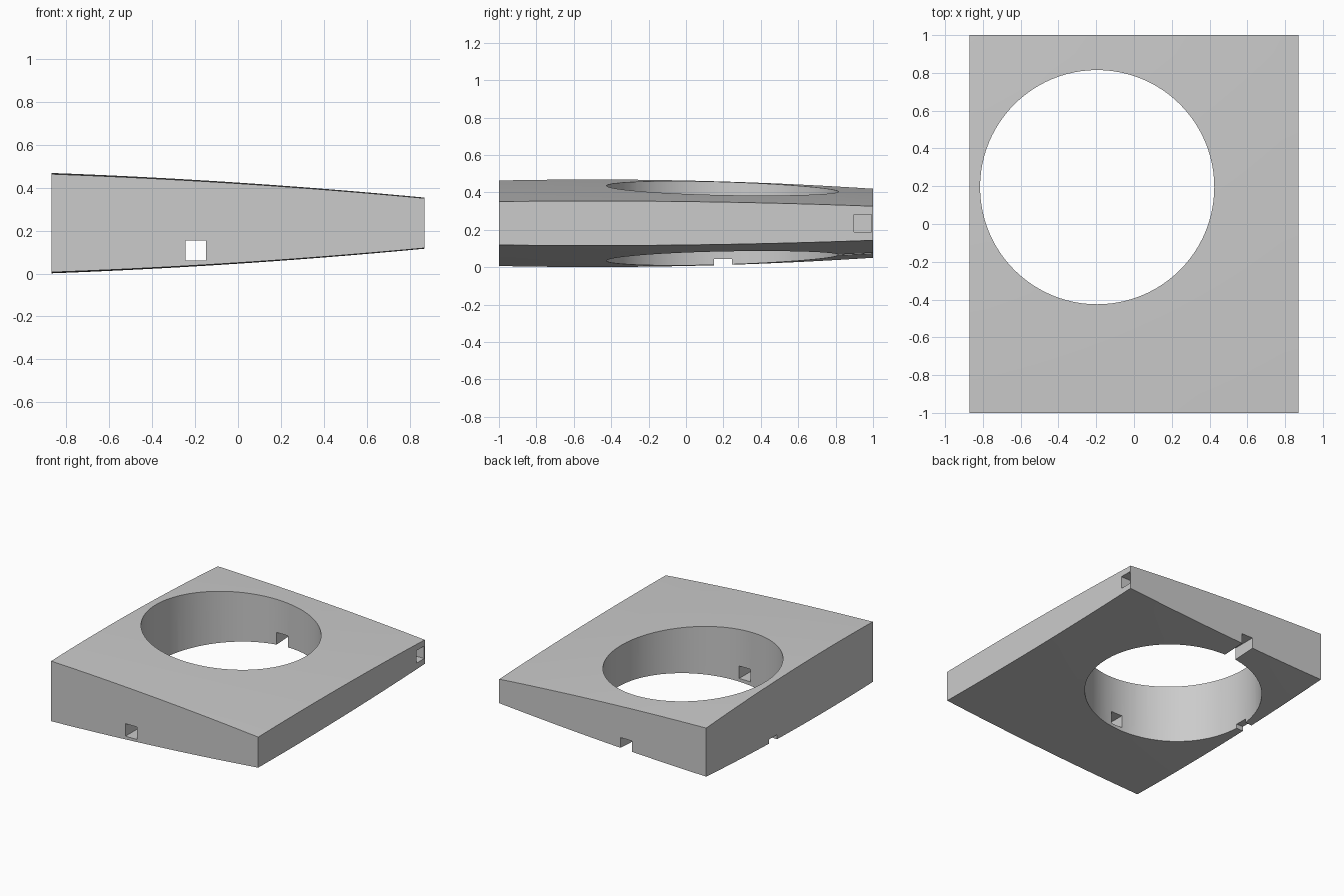
import bpy, bmesh, math
from mathutils import Matrix

if "Cube" in bpy.data.objects:
    bpy.data.objects.remove(bpy.data.objects["Cube"])

HALF_X, HALF_Y, MID_Z = 0.87, 1.0, 0.235

grey = bpy.data.materials.new("plain grey")
grey.use_nodes = True
grey.diffuse_color = (0.6, 0.6, 0.6, 1)
grey.node_tree.nodes["Principled BSDF"].inputs["Base Color"].default_value = (0.6, 0.6, 0.6, 1)


def half_thickness(x, y):
    """Gentle double curve, thinning to the right and to the back."""
    across = 0.189 - 0.066 * x - 0.0165 * x * x
    bend = 0.0172 - 0.0055 * x
    return across - bend * (y + 0.5) ** 2


def make_object(name, bm):
    mesh = bpy.data.meshes.new(name)
    bm.to_mesh(mesh)
    bm.free()
    obj = bpy.data.objects.new(name, mesh)
    bpy.context.collection.objects.link(obj)
    mesh.materials.append(grey)
    return obj


def box_cutter(name, low, high):
    bm = bmesh.new()
    size = [b - a for a, b in zip(low, high)]
    centre = [(a + b) / 2 for a, b in zip(low, high)]
    bmesh.ops.create_cube(bm, size=1, matrix=Matrix.Translation(centre) @ Matrix.Diagonal((*size, 1)))
    return make_object(name, bm)


# Tapered block: a flat grid, extruded, then curved above and below
bm = bmesh.new()
bmesh.ops.create_grid(bm, x_segments=20, y_segments=20, size=1)
bmesh.ops.scale(bm, vec=(HALF_X, HALF_Y, 1), verts=bm.verts)
extruded = bmesh.ops.extrude_face_region(bm, geom=bm.faces[:], use_keep_orig=True)
upper = {v for v in extruded["geom"] if isinstance(v, bmesh.types.BMVert)}
for v in bm.verts:
    side = 1 if v in upper else -1
    v.co.z = MID_Z + side * half_thickness(v.co.x, v.co.y)
bmesh.ops.recalc_face_normals(bm, faces=bm.faces)
block = make_object("tapered_block", bm)

# Round opening
bm = bmesh.new()
bmesh.ops.create_cone(bm, cap_ends=True, segments=96, radius1=0.62, radius2=0.62, depth=2,
                      matrix=Matrix.Translation((-0.195, 0.195, MID_Z)))
cutters = [make_object("round_opening_cutter", bm)]

# Square channels and the side pocket
cutters += [
    box_cutter("long_channel_cutter", (-0.245, -1.2, 0.06), (-0.15, 1.2, 0.155)),
    box_cutter("side_channel_cutter", (-1.2, 0.15, -0.05), (-0.4, 0.245, 0.045)),
    box_cutter("side_pocket_cutter", (0.75, 0.898, 0.187), (1.2, 0.992, 0.282)),
]

bpy.context.view_layer.objects.active = block
block.select_set(True)
for cutter in cutters:
    mod = block.modifiers.new(cutter.name, "BOOLEAN")
    mod.operation, mod.solver, mod.object = "DIFFERENCE", "EXACT", cutter
    bpy.ops.object.modifier_apply(modifier=mod.name)
for cutter in cutters:
    bpy.data.objects.remove(cutter)

bpy.ops.object.shade_smooth_by_angle(angle=math.radians(30))
